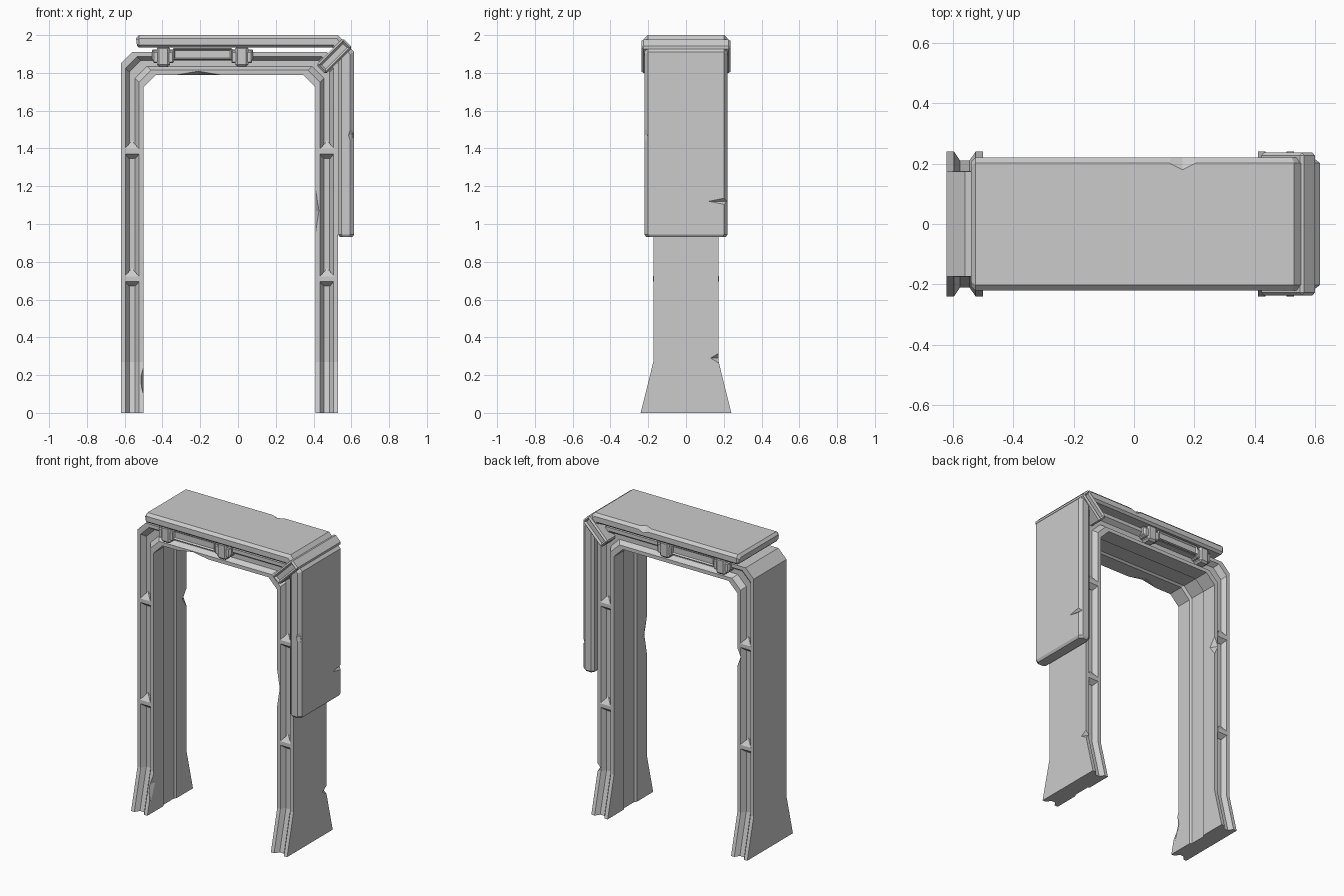
import bpy, bmesh
from mathutils import Vector, Matrix

if "Cube" in bpy.data.objects:
    bpy.data.objects.remove(bpy.data.objects["Cube"])


def finish(name, bm):
    bmesh.ops.recalc_face_normals(bm, faces=bm.faces)
    me = bpy.data.meshes.new(name)
    bm.to_mesh(me)
    bm.free()
    ob = bpy.data.objects.new(name, me)
    bpy.context.collection.objects.link(ob)
    return ob


def sweep(name, stations, half):
    """Stations: (outer xz, inner xz, half depth). half(d): (u, y) from outer to inner side."""
    bm = bmesh.new()
    rings = []
    for o, i, d in stations:
        o, i = Vector(o), Vector(i)
        h = half(d)
        ring = []
        for u, y in h + [(u, -y) for u, y in reversed(h)]:
            p = o.lerp(i, u)
            ring.append(bm.verts.new((p.x, y, p.y)))
        rings.append(ring)
    n = len(rings[0])
    for a, b in zip(rings, rings[1:]):
        for k in range(n):
            bm.faces.new((a[k], a[(k + 1) % n], b[(k + 1) % n], b[k]))
    bm.faces.new(rings[0])
    bm.faces.new(rings[-1])
    return finish(name, bm)


def block(name, x, z, y, bevel=0.0, inset=0.0, tilt=0.0):
    """Box through the full depth; inset sinks a slot into its front and back."""
    bm = bmesh.new()
    bmesh.ops.create_cube(bm, size=1)
    size = Vector((x[1] - x[0], 2 * y, z[1] - z[0]))
    bmesh.ops.scale(bm, vec=size, verts=bm.verts)
    if bevel:
        bmesh.ops.bevel(bm, geom=bm.edges[:], offset=bevel, segments=1, affect='EDGES')
    if inset:
        bm.normal_update()
        ends = [f for f in bm.faces if abs(f.normal.y) > 0.99]
        bmesh.ops.inset_individual(bm, faces=ends, thickness=inset)
        for f in ends:
            bmesh.ops.translate(bm, verts=f.verts, vec=f.normal * -0.012)
    mid = Vector(((x[0] + x[1]) / 2, 0, (z[0] + z[1]) / 2))
    bm.transform(Matrix.Translation(mid) @ Matrix.Rotation(tilt, 4, 'Y'))
    return finish(name, bm)


def chip(target, loc, scale):
    """Cut a small battle-worn nick with a stretched octahedron."""
    bm = bmesh.new()
    for axis in range(3):
        for s in (-1, 1):
            v = Vector(loc)
            v[axis] += s * scale[axis]
            bm.verts.new(v)
    bmesh.ops.convex_hull(bm, input=bm.verts)
    cutter = finish("chip_cutter", bm)
    cutter.hide_render = True
    mod = target.modifiers.new("chip", 'BOOLEAN')
    mod.operation = 'DIFFERENCE'
    mod.object = cutter
    mod.solver = 'EXACT'
    bpy.context.view_layer.objects.active = target
    bpy.ops.object.modifier_apply(modifier=mod.name)
    bpy.data.objects.remove(cutter)


# Door frame: grooved section swept up, over and down, feet flaring in depth
CX, D = -0.045, 0.173
left = [((-.575, 0), (-.455, 0), .24), ((-.575, .27), (-.455, .27), D),
        ((-.575, 1.85), (-.455, 1.725), D), ((-.515, 1.91), (-.39, 1.79), D)]
right = [((-o[0], o[1]), (-i[0], i[1]), d) for o, i, d in reversed(left)]
path = [((o[0] + CX, o[1]), (i[0] + CX, i[1]), d) for o, i, d in left + right]
frame = sweep("door_frame", path, lambda d: [
    (0, d), (.2, d), (.37, d - .03), (.63, d - .03), (.8, d), (1, d),
    (1, .068), (.91, .055)])

# Cover: top slab folding over the right corner into a side panel
cover = sweep("armour_cover", [
    ((-.54, 1.983), (-.535, 1.945), .208), ((-.525, 2), (-.525, 1.935), .22),
    ((.53, 2), (.50, 1.935), .22), ((.615, 1.91), (.53, 1.87), .22),
    ((.615, .945), (.53, .945), .22), ((.605, .93), (.54, .93), .21)],
    lambda d: [(0, d - .018), (.27, d), (.8, d), (1, d - .015)])

# Clamp gripping the folded corner
block("corner_clamp", (.41, .61), (1.853, 1.923), .236, .01, .014, -0.7854)

# Lock module under the slab: rail, slotted frame and two straps
block("lock_rail", (-.455, .08), (1.865, 1.925), .19, .006)
block("slot_frame", (-.345, -.03), (1.868, 1.932), .2, .005, .012)
for k, x in enumerate((-.395, .02)):
    block(f"lock_strap_{k}", (x - .035, x + .035), (1.832, 1.94), .205, .012)
    block(f"strap_lug_{k}", (x - .055, x + .055), (1.852, 1.915), .197, .006)

# Wedge plugs bridging the leg grooves, front and back
for x in (-.562, .472):
    for z in (1.37, .695):
        for s in (-1, 1):
            bm = bmesh.new()
            y0, y1 = s * (D - .05), s * (D + .002)
            ym = s * (D - .028)
            pts = [(0, ym, .072), (0, y0, .072)]
            for e in (-1, 1):
                pts += [(e * .038, y1, .027), (e * .038, y1, .001), (e * .022, ym, -.024),
                        (e * .038, y0, .027), (e * .022, y0, -.024)]
            for px, py, pz in pts:
                bm.verts.new((x + px, py, z + pz))
            bmesh.ops.convex_hull(bm, input=bm.verts)
            finish("groove_wedge", bm)

# Worn edges
for loc, scale in (((-.21, -.176, 1.788), (.13, .06, .022)),
                   ((.408, -.176, 1.07), (.022, .05, .14)),
                   ((-.498, -.205, .19), (.022, .05, .13)),
                   ((-.498, .176, 1.3), (.03, .05, .07)),
                   ((.532, .177, .29), (.03, .05, .03))):
    chip(frame, loc, scale)
for loc, scale in (((.16, .222, 2.002), (.09, .045, .035)),
                   ((.616, .215, 1.12), (.02, .1, .02)),
                   ((.605, -.222, 1.47), (.022, .02, .08))):
    chip(cover, loc, scale)
